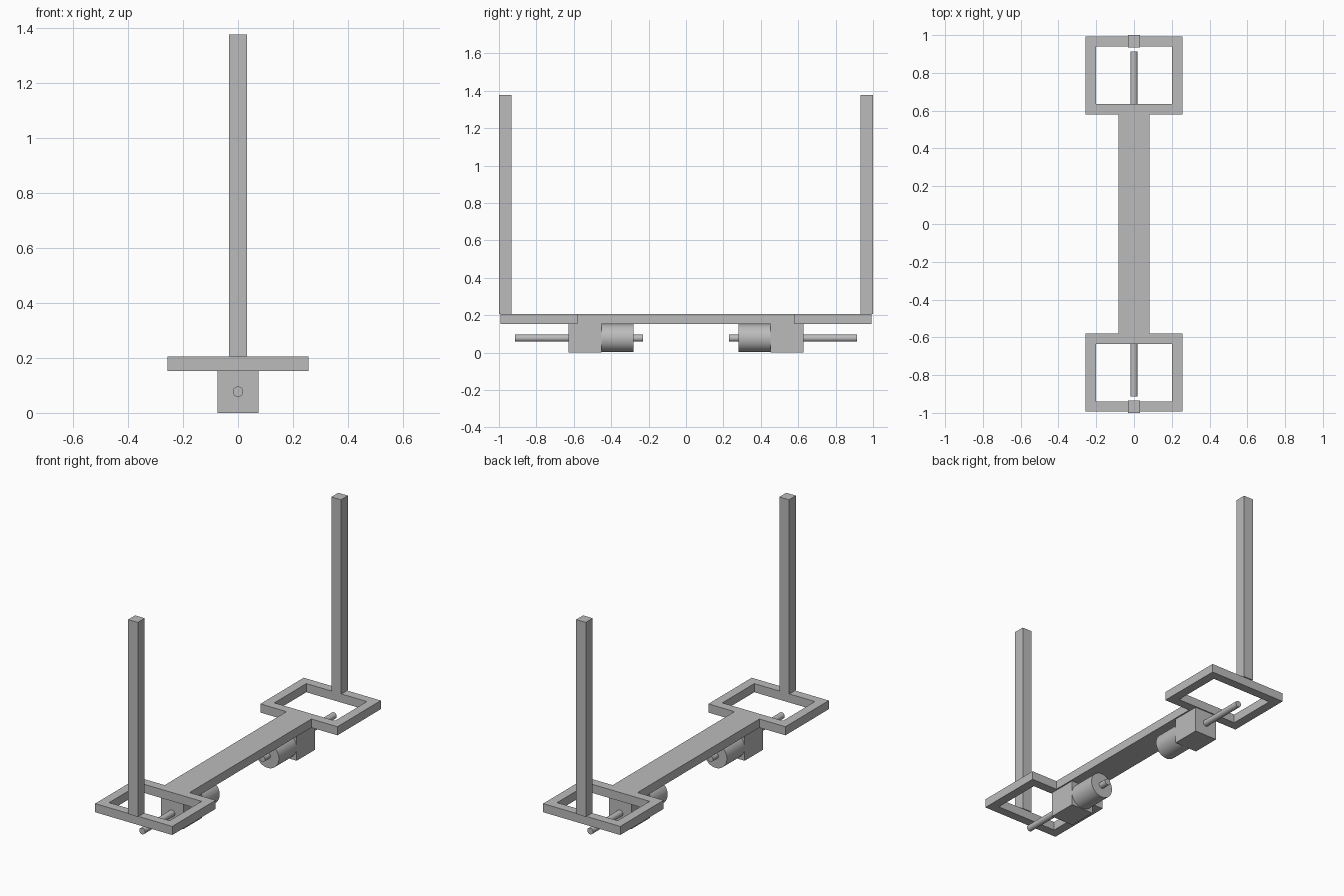
import bpy
from mathutils import Vector

old = bpy.data.objects.get("Cube")
if old:
    bpy.data.objects.remove(old, do_unlink=True)

grey = bpy.data.materials.new("plain grey")
grey.use_nodes = True
colour = (0.5, 0.5, 0.5, 1)
grey.diffuse_color = colour
grey.node_tree.nodes["Principled BSDF"].inputs["Base Color"].default_value = colour

DECK_LOW, DECK_TOP = 0.153, 0.205
AXLE_Z = 0.077


def box(name, low, high):
    low, high = Vector(low), Vector(high)
    bpy.ops.mesh.primitive_cube_add(size=1, location=(low + high) / 2)
    ob = bpy.context.object
    ob.name = name
    ob.scale = high - low
    bpy.ops.object.transform_apply(location=False, rotation=False, scale=True)
    ob.data.materials.append(grey)


def rod(name, radius, y0, y1):
    bpy.ops.mesh.primitive_cylinder_add(
        vertices=48, radius=radius, depth=abs(y1 - y0),
        location=(0, (y0 + y1) / 2, AXLE_Z), rotation=(1.5707963, 0, 0))
    ob = bpy.context.object
    ob.name = name
    ob.data.materials.append(grey)
    bpy.ops.object.shade_smooth_by_angle()


# Chassis: one flat plate, a narrow spine with a windowed frame at each end
quarter = [(0.083, 0.58), (0.257, 0.58), (0.257, 0.993)]
right_half = [(x, -y) for x, y in reversed(quarter)] + quarter
outline = right_half + [(-x, y) for x, y in reversed(right_half)]
loops = [outline]
for s in (-1, 1):
    a, b = s * 0.635, s * 0.939
    loops.append([(-0.202, a), (0.202, a), (0.202, b), (-0.202, b)])

curve = bpy.data.curves.new("chassis outline", "CURVE")
curve.dimensions = "2D"
curve.fill_mode = "BOTH"
curve.extrude = (DECK_TOP - DECK_LOW) / 2
for points in loops:
    spline = curve.splines.new("POLY")
    spline.points.add(len(points) - 1)
    for p, (x, y) in zip(spline.points, points):
        p.co = (x, y, 0, 1)
    spline.use_cyclic_u = True
    spline.use_smooth = False
chassis = bpy.data.objects.new("chassis", curve)
chassis.location.z = (DECK_TOP + DECK_LOW) / 2
bpy.context.collection.objects.link(chassis)
bpy.ops.object.select_all(action="DESELECT")
chassis.select_set(True)
bpy.context.view_layer.objects.active = chassis
bpy.ops.object.convert(target="MESH")
chassis = bpy.context.object
chassis.data.materials.clear()
chassis.data.materials.append(grey)

# Upright post and hanging drive unit at each end
for s, end in ((-1, "front"), (1, "back")):
    def span(half, y0, y1, z0, z1):
        ya, yb = sorted((s * y0, s * y1))
        return (-half, ya, z0), (half, yb, z1)

    box(end + "_post", *span(0.032, 0.934, 1.0, DECK_TOP, 1.377))
    box(end + "_gearbox", *span(0.075, 0.452, 0.628, 0, DECK_LOW))
    rod(end + "_motor", 0.075, s * 0.282, s * 0.452)
    rod(end + "_drive_shaft", 0.019, s * 0.628, s * 0.913)
    rod(end + "_motor_stub", 0.019, s * 0.23, s * 0.282)
